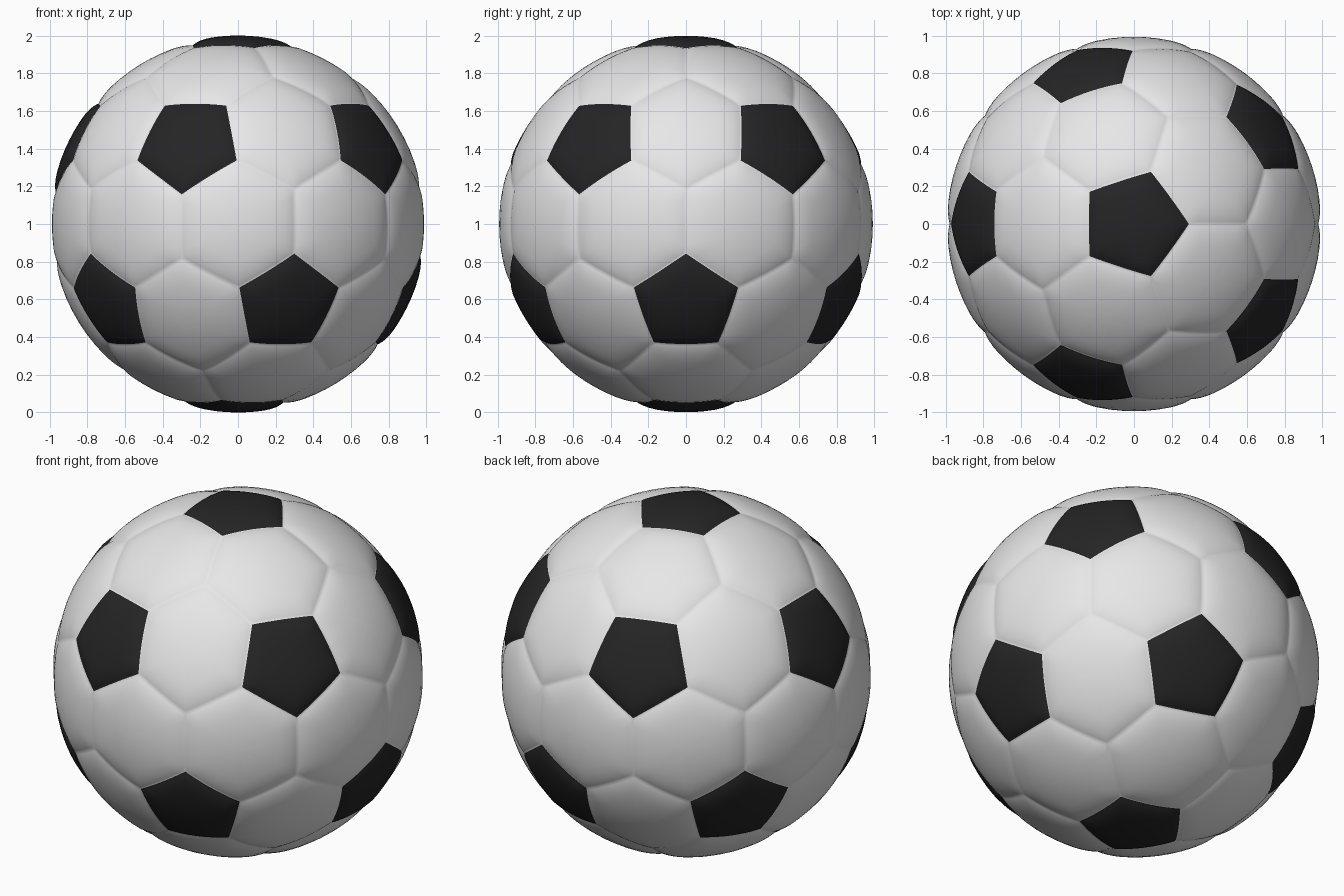
import bpy, bmesh, math
from mathutils import Vector

if "Cube" in bpy.data.objects:
    bpy.data.objects.remove(bpy.data.objects["Cube"], do_unlink=True)

PENT_ANGLE = math.radians(17.3)   # panel centre to pentagon corner
SEGMENTS = 8                      # divisions along each seam
RINGS = [0.2, 0.4, 0.6, 0.72, 0.82, 0.9, 0.96, 1.0]
SEAM, HEX_TOP, PENT_TOP = 0.978, 0.993, 1.0


def material(name, value):
    mat = bpy.data.materials.new(name)
    mat.use_nodes = True
    colour = (value, value, value, 1)
    mat.diffuse_color = colour
    bsdf = mat.node_tree.nodes["Principled BSDF"]
    bsdf.inputs["Base Color"].default_value = colour
    bsdf.inputs["Roughness"].default_value = 0.6
    return mat


def pentagon_directions():
    """Twelve evenly spread directions with one straight up and one down."""
    dirs = [Vector((0, 0, 1)), Vector((0, 0, -1))]
    z, r = 1 / math.sqrt(5), 2 / math.sqrt(5)
    for i in range(5):
        for start, side in ((36, 1), (0, -1)):
            a = math.radians(start + 72 * i)
            dirs.append(Vector((r * math.cos(a), r * math.sin(a), side * z)))
    return dirs


def add_panel(bm, corners, top, mat_index):
    """A puffed panel on the sphere, sinking into the seam at its outline."""
    centre = sum(corners, Vector()).normalized()
    outline = []
    for a, b in zip(corners, corners[1:] + corners[:1]):
        outline += [a.slerp(b, k / SEGMENTS) for k in range(SEGMENTS)]
    count = len(outline)
    middle = bm.verts.new(centre * top)
    inner = None
    for s in RINGS:
        radius = top - (top - SEAM) * s ** 6
        ring = [bm.verts.new(centre.slerp(p, s) * radius) for p in outline]
        for i in range(count):
            j = (i + 1) % count
            if inner:
                face = bm.faces.new((inner[i], ring[i], ring[j], inner[j]))
            else:
                face = bm.faces.new((middle, ring[i], ring[j]))
            face.material_index = mat_index
            face.smooth = True
        inner = ring


bm = bmesh.new()
pents = pentagon_directions()
near = [[j for j in range(12) if j != i and pents[i].dot(pents[j]) > 0.4]
        for i in range(12)]


def junction(i, j, k):
    return (pents[i] + pents[j] + pents[k]).normalized()


def corner(i, joint):
    return pents[i].slerp(joint, PENT_ANGLE / pents[i].angle(joint))


for i in range(12):
    # black pentagon, corners sorted around its centre
    axis = pents[i]
    u = axis.orthogonal().normalized()
    v = axis.cross(u)
    joints = [junction(i, j, k) for j in near[i] for k in near[i]
              if j < k and k in near[j]]
    joints.sort(key=lambda d: math.atan2(d.dot(v), d.dot(u)))
    add_panel(bm, [corner(i, d) for d in joints], PENT_TOP, 1)

    # white hexagon between each pair of neighbouring pentagons
    for j in near[i]:
        if j > i:
            d, e = [junction(i, j, k) for k in near[i] if k in near[j]]
            add_panel(bm, [corner(i, d), d, corner(j, d),
                           corner(j, e), e, corner(i, e)], HEX_TOP, 0)

bmesh.ops.remove_doubles(bm, verts=bm.verts, dist=0.0005)
bmesh.ops.recalc_face_normals(bm, faces=bm.faces)
bmesh.ops.translate(bm, verts=bm.verts, vec=(0, 0, 1))

mesh = bpy.data.meshes.new("ball")
bm.to_mesh(mesh)
bm.free()
mesh.materials.append(material("white panels", 0.8))
mesh.materials.append(material("black panels", 0.018))
ball = bpy.data.objects.new("ball", mesh)
bpy.context.collection.objects.link(ball)
